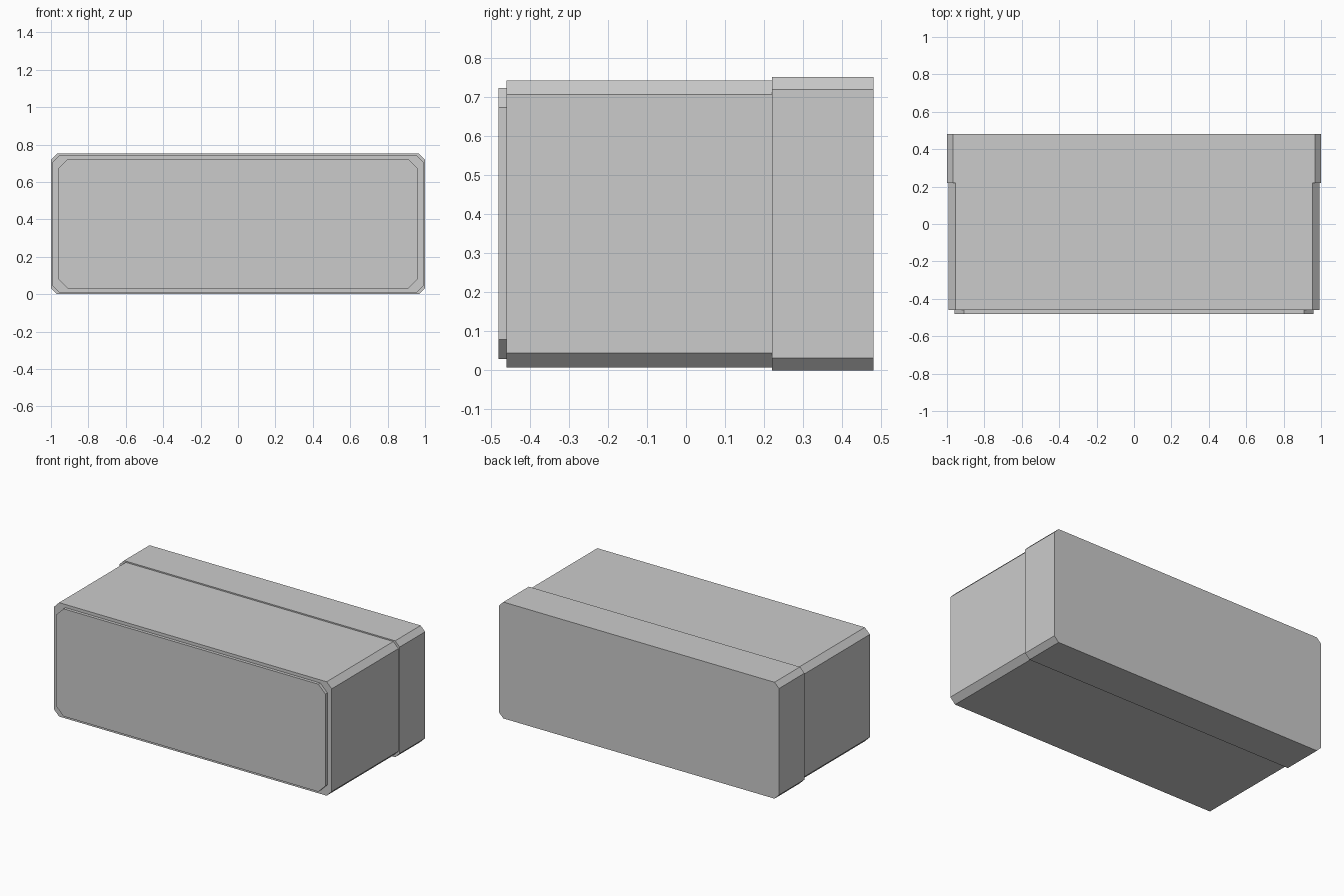
import bpy, bmesh

if "Cube" in bpy.data.objects:
    bpy.data.objects.remove(bpy.data.objects["Cube"])


def chamfered_block(name, half_w, z0, z1, y0, y1, c):
    """Octagonal profile in the xz plane, extruded along y."""
    w = half_w
    profile = [(-w + c, z0), (w - c, z0), (w, z0 + c), (w, z1 - c),
               (w - c, z1), (-w + c, z1), (-w, z1 - c), (-w, z0 + c)]
    bm = bmesh.new()
    face = bm.faces.new([bm.verts.new((x, y0, z)) for x, z in profile])
    ext = bmesh.ops.extrude_face_region(bm, geom=[face], use_keep_orig=True)
    moved = [v for v in ext["geom"] if isinstance(v, bmesh.types.BMVert)]
    bmesh.ops.translate(bm, verts=moved, vec=(0, y1 - y0, 0))
    bmesh.ops.recalc_face_normals(bm, faces=bm.faces)
    mesh = bpy.data.meshes.new(name)
    bm.to_mesh(mesh)
    bm.free()
    obj = bpy.data.objects.new(name, mesh)
    bpy.context.collection.objects.link(obj)
    return obj


# Wider rear housing
chamfered_block("rear_housing", 1.0, 0.0, 0.751, 0.22, 0.48, 0.032)
# Main body, slightly slimmer
chamfered_block("main_body", 0.991, 0.008, 0.743, -0.46, 0.22, 0.036)
# Thin raised front panel
chamfered_block("front_panel", 0.96, 0.029, 0.723, -0.48, -0.46, 0.05)
